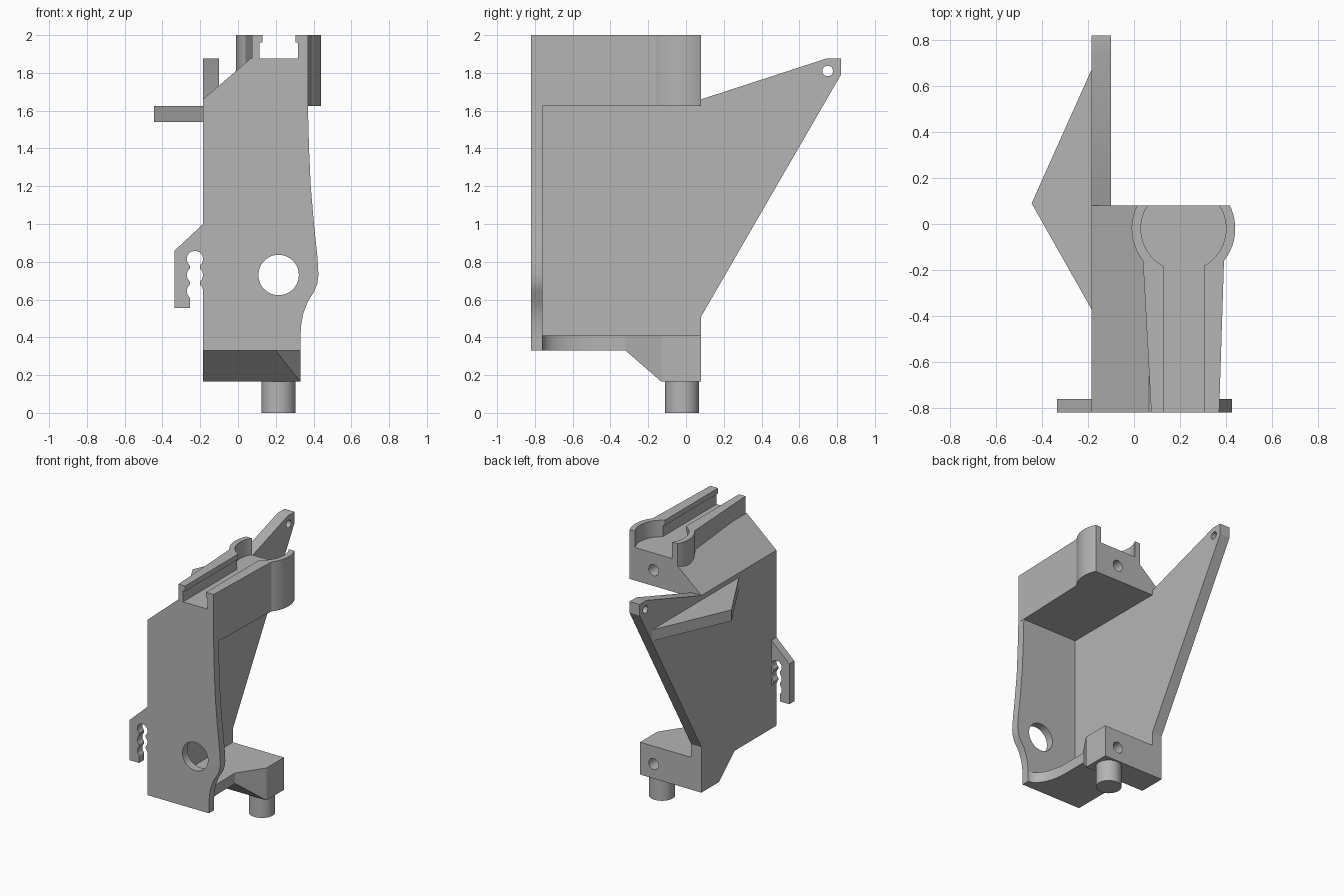
import bpy, bmesh
from math import sin, cos, asin, pi, sqrt, radians

if "Cube" in bpy.data.objects:
    bpy.data.objects.remove(bpy.data.objects["Cube"], do_unlink=True)

grey = bpy.data.materials.new("matte_grey")
grey.use_nodes = True
colour = (0.46, 0.46, 0.46, 1)
grey.diffuse_color = colour
grey.node_tree.nodes["Principled BSDF"].inputs["Base Color"].default_value = colour


def prism(name, axis, points, lo, hi):
    """Extrude a flat profile along an axis."""
    place = {"x": lambda p, d: (d, p[0], p[1]),
             "y": lambda p, d: (p[0], d, p[1]),
             "z": lambda p, d: (p[0], p[1], d)}[axis]
    bm = bmesh.new()
    lower = [bm.verts.new(place(p, lo)) for p in points]
    upper = [bm.verts.new(place(p, hi)) for p in points]
    bm.faces.new(lower)
    bm.faces.new(upper)
    for i in range(len(points)):
        j = (i + 1) % len(points)
        bm.faces.new((lower[i], lower[j], upper[j], upper[i]))
    bmesh.ops.recalc_face_normals(bm, faces=bm.faces)
    mesh = bpy.data.meshes.new(name)
    bm.to_mesh(mesh)
    bm.free()
    mesh.materials.append(grey)
    obj = bpy.data.objects.new(name, mesh)
    bpy.context.collection.objects.link(obj)
    return obj


def arc(cx, cy, r, start=0, end=2 * pi, steps=48, ry=None):
    ry = ry or r
    count = steps if end - start >= 2 * pi else steps + 1
    return [(cx + r * cos(start + (end - start) * i / steps),
             cy + ry * sin(start + (end - start) * i / steps)) for i in range(count)]


def box(x0, x1, y0, y1):
    return [(x0, y0), (x1, y0), (x1, y1), (x0, y1)]


def combine(obj, tool, operation="DIFFERENCE"):
    """Apply a boolean and discard the tool."""
    tool.hide_render = True
    mod = obj.modifiers.new("cut", "BOOLEAN")
    mod.object, mod.operation, mod.solver = tool, operation, "EXACT"
    bpy.context.view_layer.update()
    graph = bpy.context.evaluated_depsgraph_get()
    mesh = bpy.data.meshes.new_from_object(obj.evaluated_get(graph))
    obj.modifiers.clear()
    obj.data = mesh
    bpy.data.objects.remove(tool, do_unlink=True)


LEFT, FRONT, INNER, BACK = -0.185, -0.82, -0.76, 0.08
CX, CY = 0.215, -0.02

# Front plate with a curved edge and a round opening
edge = [(0.33, 0.33), (0.33, 0.4), (0.335, 0.47), (0.347, 0.53), (0.37, 0.59),
        (0.405, 0.645), (0.42, 0.685), (0.426, 0.73), (0.42, 0.83), (0.402, 1.0),
        (0.385, 1.2), (0.376, 1.4), (0.37, 1.625)]
plate = prism("front_plate", "y", [(LEFT, 0.33)] + edge + [(LEFT, 1.625)], FRONT, INNER)
combine(plate, prism("opening", "y", arc(CX, 0.73, 0.107), -1, -0.5))

# Side plate with a raking rear arm
side = prism("side_plate", "x", [
    (INNER, 0.41), (BACK, 0.41), (BACK, 0.51), (0.82, 1.79), (0.82, 1.875),
    (0.74, 1.875), (BACK, 1.66), (BACK, 1.625), (INNER, 1.625)], LEFT, -0.1)
combine(side, prism("arm_hole", "x", arc(0.75, 1.81, 0.028, steps=32), -0.5, 0.2))

# Base shelf and rear block with a sloped underside
fillet = arc(0.33, -0.51, 0.13, pi, 1.5 * pi, 12, ry=0.25)
base = prism("base_block", "z", [(LEFT, BACK), (LEFT, INNER)] + fillet[::-1] + [
    (0.2, -0.32), (0.33, -0.13), (0.33, BACK)], 0.165, 0.41)
combine(base, prism("underside", "x", [
    (-1, 0.33), (-0.32, 0.33), (-0.13, 0.165), (-0.13, 0), (-1, 0)], -1, 1))
combine(base, prism("base_hole", "y", arc(CX, 0.275, 0.042, steps=32), -0.06, 0.2))

# Pin under the base
prism("pin", "z", arc(CX, CY, 0.09), 0, 0.17)

# Head: chamfered body joined with a keyhole-shaped rail
head = prism("head", "y", [(LEFT, 1.625), (0.3, 1.625), (0.3, 1.875),
                           (0.065, 1.875), (LEFT, 1.66)], FRONT, BACK)
R = 0.225
low, high = asin(-0.14 / R), asin((BACK - CY) / R)
rail = ([(0.075, FRONT), (0.37, FRONT)] + arc(CX, CY, R, low, high, 16)
        + arc(CX, CY, R, pi - high, pi - low, 16))
combine(head, prism("rail", "z", rail, 1.625, 2), "UNION")
# Undercut slot, narrow mouth, round socket, rear hole
combine(head, prism("mouth", "z", box(0.13, 0.305, -1, -0.1), 1.875, 2.1))
combine(head, prism("undercut", "z", box(0.113, 0.317, -1, -0.1), 1.875, 1.96))
combine(head, prism("socket", "z", arc(CX, CY, 0.185, steps=64), 1.875, 2.1))
combine(head, prism("head_hole", "y", arc(CX, 1.745, 0.042, steps=32), -0.1, 0.2))

# Triangular side fin
prism("side_fin", "z", [(LEFT, 0.67), (-0.445, 0.09), (LEFT, -0.37)], 1.54, 1.625)

# Hook with a scalloped slot
SLOT, r = -0.228, 0.043


def half_width(z):
    gap = min(abs(z - c) for c in (0.645, 0.73, 0.815))
    return max(0.027 if z < 0.815 else 0, sqrt(max(0, r * r - gap * gap)))


heights = [0.6 + 0.258 * i / 60 for i in range(61)]
left_side = [(SLOT - half_width(z), z) for z in heights]
right_side = [(SLOT + half_width(z), z) for z in heights[::-1] if z > 0.65]
prism("hook", "y", [(LEFT, 1.0), (-0.335, 0.86), (-0.335, 0.555), (-0.255, 0.555)]
      + left_side + right_side + [(LEFT, 0.645)], FRONT, INNER)

# Smooth the curved walls, keep the corners crisp
for obj in bpy.context.scene.objects:
    obj.select_set(obj.type == "MESH")
bpy.context.view_layer.objects.active = head
bpy.ops.object.shade_smooth_by_angle(angle=radians(25))
